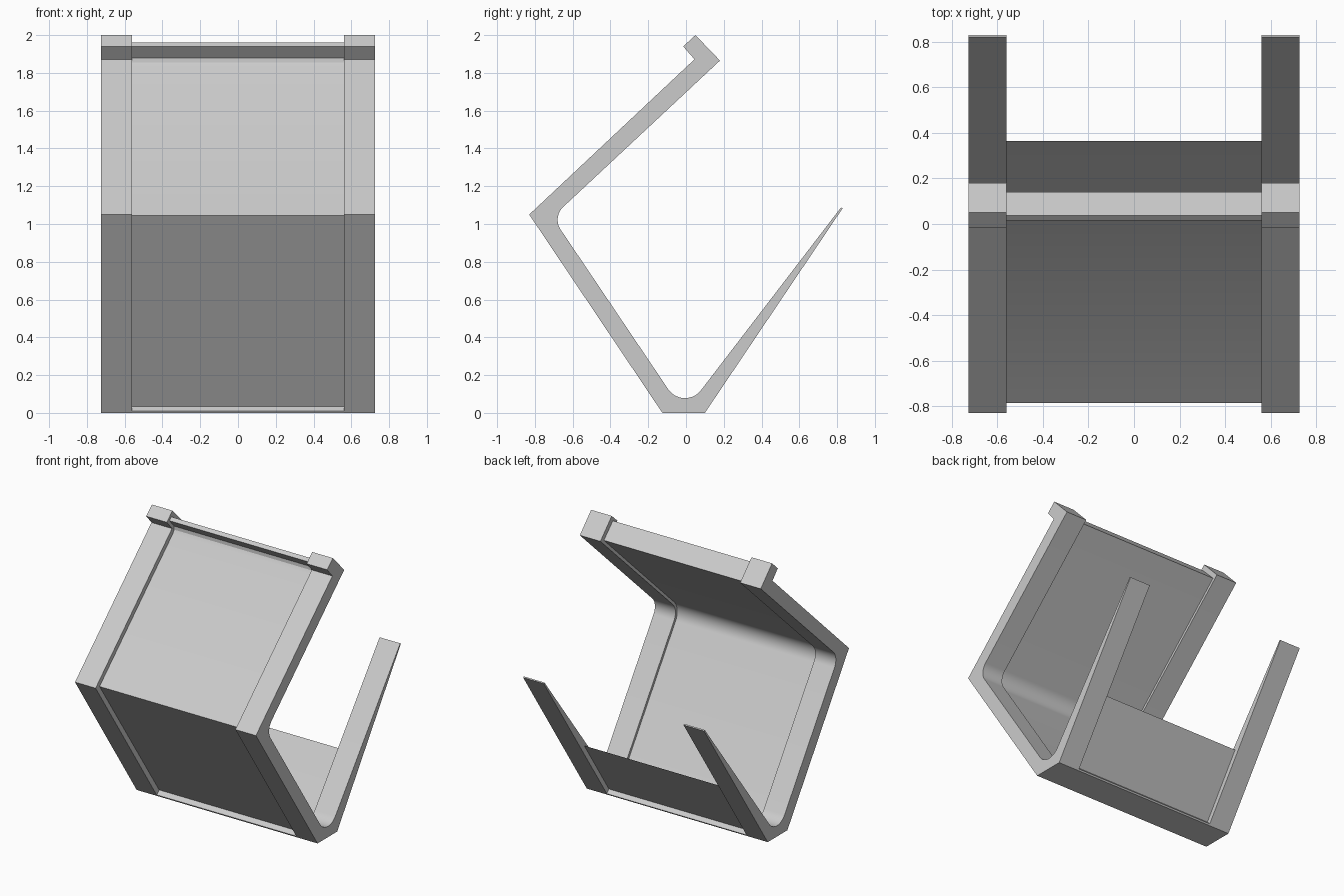
import bpy, bmesh, math
from mathutils import Vector

if "Cube" in bpy.data.objects:
    bpy.data.objects.remove(bpy.data.objects["Cube"])

grey = bpy.data.materials.new("light grey")
grey.diffuse_color = (0.6, 0.6, 0.6, 1)
grey.use_nodes = True
grey.node_tree.nodes["Principled BSDF"].inputs["Base Color"].default_value = grey.diffuse_color


def outline(points):
    """Turn (y, z) or (y, z, fillet radius) corners into a closed outline."""
    out = []
    n = len(points)
    for i, p in enumerate(points):
        c = Vector(p[:2])
        if len(p) == 2:
            out.append(c)
            continue
        r = p[2]
        a = (Vector(points[i - 1][:2]) - c).normalized()
        b = (Vector(points[(i + 1) % n][:2]) - c).normalized()
        half = a.angle(b) / 2
        centre = c + (a + b).normalized() * (r / math.sin(half))
        t0 = c + a * (r / math.tan(half)) - centre
        t1 = c + b * (r / math.tan(half)) - centre
        steps = 14
        sweep = math.pi - 2 * half
        for k in range(steps + 1):
            f = k / steps
            out.append(centre + (t0 * math.sin((1 - f) * sweep) + t1 * math.sin(f * sweep)) / math.sin(sweep))
    return out


def extrude(name, points, x0, x1):
    """Extrude a side outline across the width."""
    pts = outline(points)
    bm = bmesh.new()
    face = bm.faces.new([bm.verts.new((x0, p.x, p.y)) for p in pts])
    res = bmesh.ops.extrude_face_region(bm, geom=[face])
    new = [v for v in res["geom"] if isinstance(v, bmesh.types.BMVert)]
    bmesh.ops.translate(bm, verts=new, vec=(x1 - x0, 0, 0))
    bmesh.ops.recalc_face_normals(bm, faces=bm.faces)
    mesh = bpy.data.meshes.new(name)
    bm.to_mesh(mesh)
    bm.free()
    mesh.materials.append(grey)
    ob = bpy.data.objects.new(name, mesh)
    bpy.context.collection.objects.link(ob)
    bpy.ops.object.select_all(action='DESELECT')
    ob.select_set(True)
    bpy.context.view_layer.objects.active = ob
    bpy.ops.object.shade_smooth_by_angle(angle=math.radians(30))
    return ob


# thick side frames: base, tapered rear arm, front leg, upper arm with hooked lip
frame = [
    (-0.125, 0), (0.10, 0), (0.829, 1.083), (0.821, 1.088),
    (-0.011, 0.002, 0.107), (-0.708, 1.036, 0.093),
    (0.18, 1.865), (0.05, 2.0), (-0.015, 1.94), (0.045, 1.872),
    (-0.83, 1.05),
]
extrude("left_frame", frame, -0.725, -0.56)
extrude("right_frame", frame, 0.56, 0.725)

# thinner panel between the frames, recessed inside and out
panel = [
    (-0.125, 0), (0.10, 0), (0.107, 0.01), (0.082, 0.034), (0.365, 0.456),
    (-0.011, -0.032, 0.127), (-0.734, 1.038, 0.113),
    (0.14, 1.857), (0.037, 1.96), (0.015, 1.94), (0.07, 1.88),
    (0.069, 1.855), (0.053, 1.83), (-0.785, 1.045),
    (-0.102, 0.035), (-0.13, 0.01),
]
extrude("centre_panel", panel, -0.56, 0.56)
